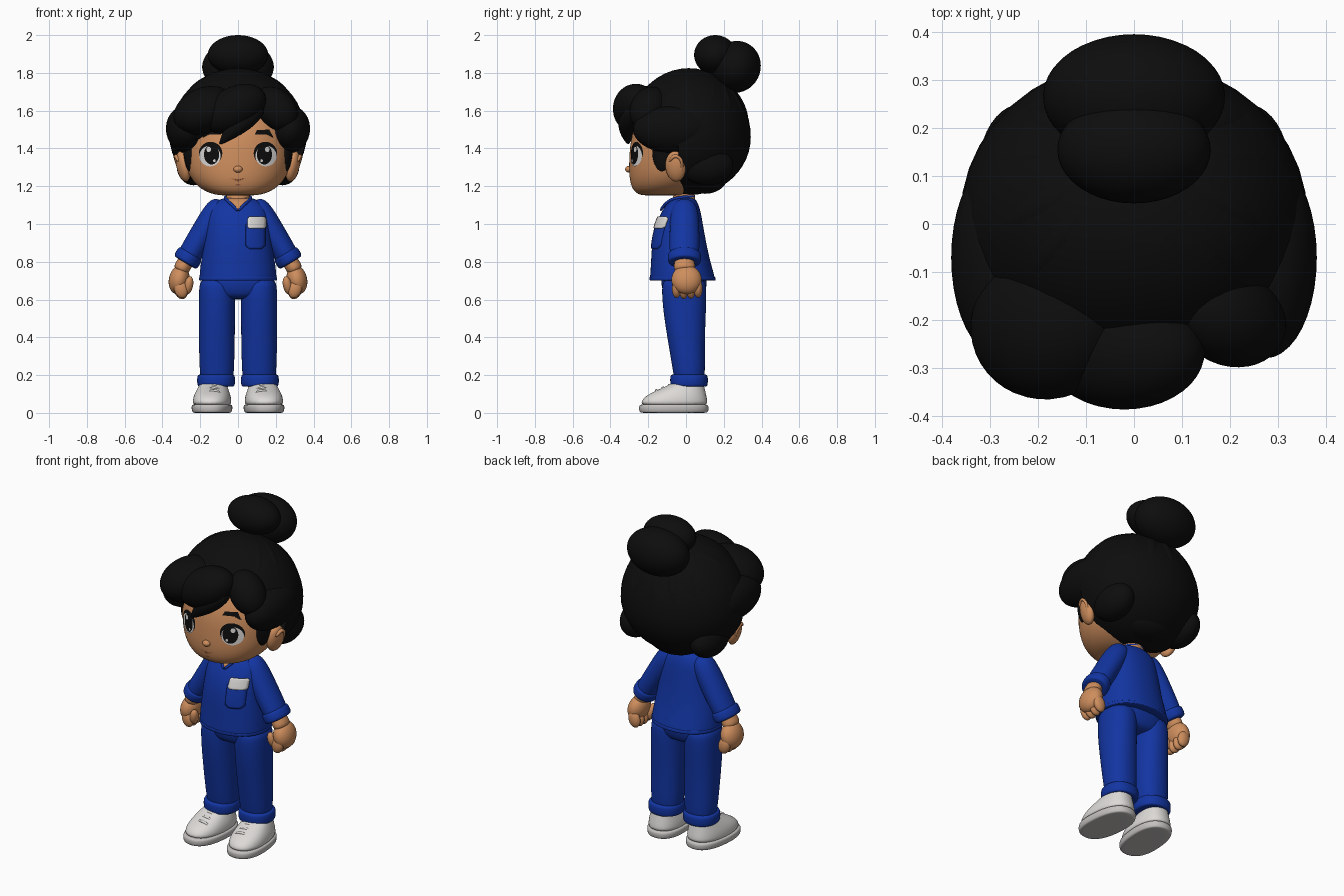
import bpy, bmesh, math
from mathutils import Matrix, Vector, Euler
from mathutils.bvhtree import BVHTree

cube = bpy.data.objects.get("Cube")
if cube:
    bpy.data.objects.remove(cube, do_unlink=True)


def material(name, r, g, b):
    m = bpy.data.materials.new(name)
    m.use_nodes = True
    m.diffuse_color = (r, g, b, 1)
    m.node_tree.nodes["Principled BSDF"].inputs["Base Color"].default_value = (r, g, b, 1)
    return m


SKIN = material("warm skin", .62, .27, .11)
BLUE = material("scrubs blue", .006, .035, .36)
BLACK = material("hair black", .004, .004, .004)
WHITE = material("soft white", .72, .70, .68)
GREY = material("sole grey", .55, .53, .52)
LIP = material("lip brown", .36, .12, .05)


def finish(name, bm, mat, mirror=False, subsurf=0, solid=0):
    bmesh.ops.recalc_face_normals(bm, faces=bm.faces)
    me = bpy.data.meshes.new(name)
    bm.to_mesh(me)
    bm.free()
    me.materials.append(mat)
    ob = bpy.data.objects.new(name, me)
    bpy.context.collection.objects.link(ob)
    for p in me.polygons:
        p.use_smooth = True
    if solid:
        ob.modifiers.new("Thickness", 'SOLIDIFY').thickness = solid
    if mirror:
        ob.modifiers.new("Mirror", 'MIRROR').use_mirror_merge = False
    if subsurf:
        mod = ob.modifiers.new("Smooth", 'SUBSURF')
        mod.levels = mod.render_levels = subsurf
    return ob


def placed(loc, rot):
    return Matrix.Translation(loc) @ Euler([math.radians(a) for a in rot]).to_matrix().to_4x4()


def loft(name, rings, mat, power=2, loc=(0, 0, 0), rot=(0, 0, 0), mirror=False, n=24):
    """Stack of rounded rings, each (z, centre y, x radius, y radius)."""
    bm = bmesh.new()
    loops = []
    for z, cy, rx, ry in rings:
        loop = []
        for i in range(n):
            a = math.tau * i / n
            c, s = math.cos(a), math.sin(a)
            x = math.copysign(abs(c) ** (2 / power), c) * rx
            y = math.copysign(abs(s) ** (2 / power), s) * ry + cy
            loop.append(bm.verts.new((x, y, z)))
        loops.append(loop)
    for a, b in zip(loops, loops[1:]):
        for i in range(n):
            bm.faces.new((a[i], a[(i + 1) % n], b[(i + 1) % n], b[i]))
    bm.faces.new(loops[0])
    bm.faces.new(loops[-1])
    bm.transform(placed(loc, rot))
    return finish(name, bm, mat, mirror, 2)


def blob(name, loc, radii, mat, rot=(0, 0, 0), mirror=False, shape=None):
    bm = bmesh.new()
    bmesh.ops.create_uvsphere(bm, u_segments=40, v_segments=24, radius=1)
    bm.transform(placed(loc, rot) @ Matrix.Diagonal((*radii, 1)))
    if shape:
        shape(bm)
    return finish(name, bm, mat, mirror)


def tube(name, points, radii, mat, mirror=False, n=12):
    """Tapered round strand through a smooth path."""
    bm = bmesh.new()
    pts = [Vector(p) for p in points]
    loops = []
    for i, p in enumerate(pts):
        d = pts[min(i + 1, len(pts) - 1)] - pts[max(i - 1, 0)]
        q = d.to_track_quat('Z', 'Y')
        loops.append([bm.verts.new(p + q @ Vector((math.cos(math.tau * k / n), math.sin(math.tau * k / n), 0)) * radii[i])
                      for k in range(n)])
    for a, b in zip(loops, loops[1:]):
        for k in range(n):
            bm.faces.new((a[k], a[(k + 1) % n], b[(k + 1) % n], b[k]))
    bm.faces.new(loops[0])
    bm.faces.new(loops[-1])
    return finish(name, bm, mat, mirror, 2)


def oval(x, z, rx, rz, n=28):
    return [(x + rx * math.cos(math.tau * i / n), z + rz * math.sin(math.tau * i / n)) for i in range(n)]


def outline(corners, steps=6):
    pts = []
    for (ax, az), (bx, bz) in zip(corners, corners[1:] + corners[:1]):
        pts += [(ax + (bx - ax) * i / steps, az + (bz - az) * i / steps) for i in range(steps)]
    return pts


def plate(name, pts, target, lift, mat, mirror=False, solid=0):
    """Thin patch laid on the front of a target surface."""
    bpy.context.view_layer.update()
    tree = BVHTree.FromObject(target, bpy.context.evaluated_depsgraph_get())
    bm = bmesh.new()
    cx = sum(p[0] for p in pts) / len(pts)
    cz = sum(p[1] for p in pts) / len(pts)

    def drop(x, z):
        hit = tree.ray_cast(Vector((x, -2, z)), Vector((0, 1, 0)))
        return bm.verts.new((x, (hit[0].y if hit[0] else -.1) - lift, z))
    mid, loops = drop(cx, cz), []
    for k in (.25, .5, .75, 1):
        loops.append([drop(cx + (x - cx) * k, cz + (z - cz) * k) for x, z in pts])
    n = len(pts)
    for i in range(n):
        j = (i + 1) % n
        bm.faces.new((mid, loops[0][i], loops[0][j]))
        for a, b in zip(loops, loops[1:]):
            bm.faces.new((a[i], b[i], b[j], a[j]))
    ob = finish(name, bm, mat, mirror, 0, solid)
    return ob


# Head, ears, nose, neck
head = loft("head", [(1.15, -.13, .08, .09), (1.158, -.13, .14, .13), (1.19, -.11, .21, .18), (1.26, -.07, .268, .235),
                     (1.35, -.05, .288, .253), (1.47, -.04, .29, .255), (1.6, -.01, .26, .23), (1.72, 0, .13, .13)], SKIN, 2.1)
blob("ear", (.29, -.055, 1.305), (.034, .055, .082), SKIN, (0, 12, -15), True)
tube("ear_rim", [(.315, -.09, 1.33), (.33, -.06, 1.37), (.33, -.02, 1.345), (.315, -.02, 1.29), (.29, -.045, 1.24)],
     [.009, .012, .013, .012, .008], SKIN, True)
blob("nose", (0, -.302, 1.29), (.024, .02, .018), SKIN)
loft("neck", [(1.04, -.01, .07, .06), (1.1, -.01, .062, .06), (1.2, -.01, .065, .06)], SKIN)

# Face details
plate("lash", oval(.145, 1.374, .062, .061), head, .003, BLACK, True)
plate("eye_white", oval(.148, 1.36, .056, .055), head, .005, WHITE, True)
plate("iris", oval(.14, 1.368, .04, .053), head, .007, BLACK, True)
plate("eye_glint", oval(.155, 1.395, .012, .014), head, .009, WHITE, True)
plate("eye_small_glint", oval(.125, 1.335, .007, .008), head, .009, WHITE, True)
plate("eyebrow", outline([(.09, 1.475), (.165, 1.475), (.19, 1.455), (.165, 1.5), (.1, 1.497)]), head, .006, BLACK, True)
plate("mouth", outline([(-.04, 1.243), (0, 1.23), (.04, 1.243), (0, 1.222)]), head, .004, LIP)
plate("lower_lip", oval(0, 1.207, .014, .004), head, .003, LIP)


# Hair shell, opened at the face and flattened at the nape
def open_face(bm):
    for v in bm.verts:
        if v.co.z < 1.46:
            v.co.z = 1.46 + (v.co.z - 1.46) * .84
    for co, no in (((0, -.04, 0), (0, 1, 0)), ((0, 0, 1.6), (0, 0, 1))):
        bmesh.ops.bisect_plane(bm, geom=bm.verts[:] + bm.edges[:] + bm.faces[:], plane_co=co, plane_no=no)
    gone = [f for f in bm.faces if f.calc_center_median().y < -.04 and f.calc_center_median().z < 1.6]
    bmesh.ops.delete(bm, geom=gone, context='FACES')


blob("hair_shell", (0, .015, 1.46), (.362, .328, .365), BLACK, shape=open_face)
blob("hair_side", (.275, -.07, 1.5), (.106, .21, .125), BLACK, (0, 8, 0), True)
blob("hair_behind_ear", (.235, .11, 1.31), (.09, .14, .105), BLACK, (0, 0, 0), True)
blob("hair_nape", (0, .1, 1.25), (.17, .12, .09), BLACK)
blob("sideburn", (.258, -.13, 1.37), (.026, .05, .095), BLACK, (0, 5, -20), True)

# Swept fringe
blob("fringe_middle", (-.02, -.265, 1.61), (.18, .122, .115), BLACK, (0, -28, 0))
blob("fringe_right", (-.18, -.21, 1.60), (.17, .155, .12), BLACK, (0, -25, 22))
blob("fringe_left", (.2, -.195, 1.61), (.135, .1, .1), BLACK, (0, 42, -25))
tube("fringe_tip", [(.13, -.27, 1.63), (.05, -.30, 1.56), (-.03, -.315, 1.5), (-.1, -.305, 1.42)],
     [.04, .06, .05, .006], BLACK)
tube("fringe_side_tip", [(-.14, -.28, 1.56), (-.19, -.25, 1.51), (-.225, -.22, 1.44)], [.06, .04, .006], BLACK)

# Raised strands sweeping to the bun
centre, bun_root = Vector((0, .015, 1.46)), Vector((0, .42, .9)).normalized()
for i in range(11):
    a = math.radians(-130 + 26 * i)
    low = Vector((math.sin(a), math.cos(a), -.15 if abs(a) < 1.6 else .3)).normalized()
    path = []
    for t in range(7):
        d = low.lerp(bun_root, t / 6) + Vector((.0, .0, .18 * math.sin(math.pi * t / 6)))
        d.normalize()
        path.append(centre + Vector((d.x * .315, d.y * .285, d.z * .32)))
    tube(f"hair_strand_{i + 1}", path, [.02, .045, .055, .055, .05, .04, .02], BLACK)

# Bun
blob("bun_top", (0, .155, 1.895), (.16, .112, .105), BLACK)
blob("bun_back", (0, .265, 1.832), (.19, .13, .138), BLACK, (-20, 0, 0))

# Shirt
shirt = loft("shirt", [(.7, -.018, .19, .16), (.7, -.018, .206, .174), (.72, -.019, .206, .173), (.8, -.028, .198, .158),
                       (.9, -.037, .181, .145), (1.0, -.035, .17, .125), (1.07, -.025, .162, .103),
                       (1.115, -.018, .128, .08), (1.143, -.012, .072, .055)], BLUE, 2.2)
loft("shirt_hem", [(.7, -.018, .203, .172), (.701, -.018, .208, .177), (.72, -.02, .209, .177), (.722, -.02, .203, .172)], BLUE, 2.2)
plate("neck_opening", outline([(-.058, 1.135), (.058, 1.135), (0, 1.07)]), shirt, .005, SKIN)
tube("collar", [(0, -.136, 1.068), (.03, -.118, 1.1), (.066, -.08, 1.133), (.072, -.02, 1.143), (.045, .03, 1.145), (0, .045, 1.146)],
     [.008] * 6, BLUE, True)
plate("chest_pocket", outline([(.042, 1.0), (.145, 1.0), (.145, .885), (.125, .868), (.062, .868), (.042, .885)]),
      shirt, .009, BLUE, solid=.012)
plate("pocket_card", outline([(.052, 1.03), (.06, 1.04), (.14, 1.04), (.15, 1.03), (.15, .985), (.14, .978), (.06, .978), (.052, .985)]),
      shirt, .016, WHITE, solid=.012)

# Sleeves, angled outward
shoulder, lean = (.115, -.008, 1.07), (0, -31, 0)
loft("sleeve", [(.06, 0, .025, .03), (.04, 0, .055, .06), (-.02, 0, .068, .076), (-.14, 0, .066, .08), (-.3, 0, .064, .08),
                (-.31, 0, .05, .06)], BLUE, 2, shoulder, lean, True)
loft("sleeve_cuff", [(-.262, 0, .06, .075), (-.265, 0, .07, .088), (-.29, 0, .073, .09), (-.318, 0, .071, .088), (-.322, 0, .055, .07)],
     BLUE, 2, shoulder, lean, True)

# Hands
loft("wrist", [(-.28, 0, .04, .05), (-.33, 0, .043, .055), (-.38, 0, .045, .06)], SKIN, 2, shoulder, lean, True)
blob("palm", (.312, .003, .705), (.054, .08, .078), SKIN, (0, -12, 0), True)
for i in range(4):
    y = -.05 + .038 * i
    blob(f"finger_{i + 1}", (.302, y, .65 + .35 * abs(y) * .4), (.036, .024, .05), SKIN, (0, 15, 0), True)
blob("thumb", (.262, -.045, .675), (.024, .027, .05), SKIN, (15, -12, 0), True)

# Trousers
loft("hips", [(.6, -.01, .1, .08), (.63, -.01, .18, .11), (.68, -.01, .195, .122), (.74, -.012, .19, .125)], BLUE, 2.3)
loft("trouser_leg", [(.15, .018, .08, .075), (.2, .018, .092, .084), (.4, 0, .096, .1), (.55, -.008, .097, .115),
                     (.66, -.01, .096, .12), (.72, -.01, .085, .11)], BLUE, 2.2, (.112, 0, 0), (0, 0, 0), True)
loft("trouser_cuff", [(.138, .016, .085, .085), (.14, .016, .099, .099), (.17, .016, .102, .101), (.2, .016, .1, .1), (.206, .016, .085, .085)],
     BLUE, 2.2, (.116, 0, 0), (0, 0, 0), True)

# Shoes
foot, turn = (.132, 0, 0), (0, 0, 5)
loft("shoe_sole", [(0, -.065, .09, .168), (.001, -.065, .103, .183), (.025, -.065, .108, .187), (.042, -.065, .106, .184),
                   (.046, -.065, .095, .17)], GREY, 2.4, foot, turn, True)
loft("shoe_upper", [(.03, -.063, .1, .178), (.065, -.062, .102, .177), (.095, -.05, .096, .158), (.125, -.022, .083, .123),
                    (.15, .005, .072, .09), (.165, .01, .06, .075)], WHITE, 2.3, foot, turn, True)
for i in range(3):
    y, z = -.155 + .035 * i, .113 + .014 * i
    tube(f"shoelace_{i + 1}", [(.085, y, z - .012), (.115, y - .004, z + .006), (.145, y, z + .006), (.175, y + .006, z - .012)],
         [.006, .008, .008, .006], WHITE, True)
